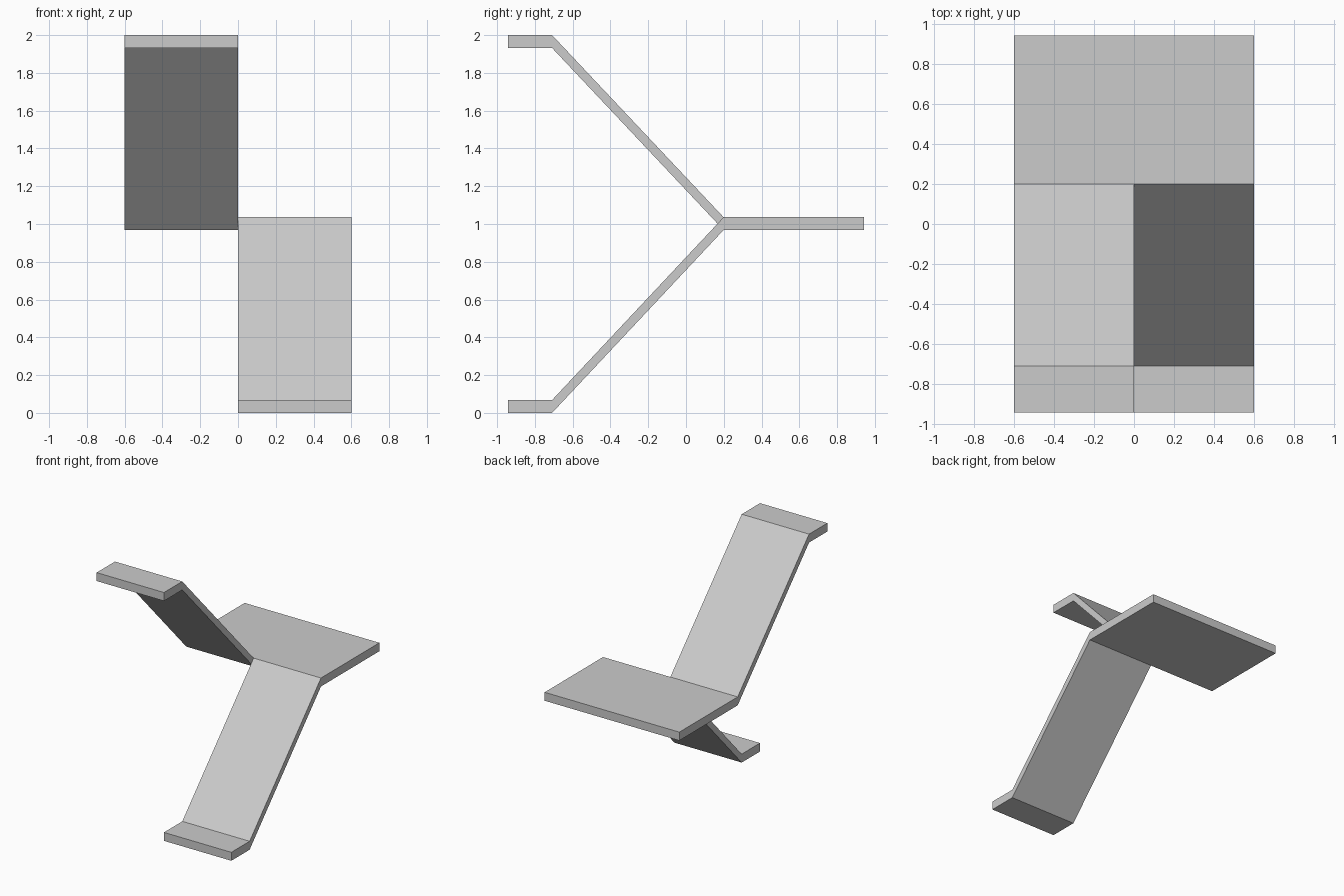
import bpy, bmesh

if "Cube" in bpy.data.objects:
    bpy.data.objects.remove(bpy.data.objects["Cube"])

T = 0.068            # slab thickness
MID = 0.968          # underside of middle landing
Y_END, Y_KINK, Y_MID = 0.942, -0.709, 0.199
WIDTH = 0.6


def extrude_profile(name, profile, x0, x1):
    """Extrude a closed (y, z) profile along x."""
    bm = bmesh.new()
    face = bm.faces.new([bm.verts.new((x0, y, z)) for y, z in profile])
    ext = bmesh.ops.extrude_face_region(bm, geom=[face])
    verts = [g for g in ext["geom"] if isinstance(g, bmesh.types.BMVert)]
    bmesh.ops.translate(bm, verts=verts, vec=(x1 - x0, 0, 0))
    bmesh.ops.recalc_face_normals(bm, faces=bm.faces)
    mesh = bpy.data.meshes.new(name)
    bm.to_mesh(mesh)
    bm.free()
    obj = bpy.data.objects.new(name, mesh)
    bpy.context.collection.objects.link(obj)
    return obj


def slab(name, start, end, x0, x1):
    """Slab of constant vertical thickness between two underside points."""
    (ya, za), (yb, zb) = start, end
    return extrude_profile(
        name, [(ya, za), (yb, zb), (yb, zb + T), (ya, za + T)], x0, x1)


# Full-width middle landing
slab("middle_landing", (Y_MID, MID), (Y_END, MID), -WIDTH, WIDTH)

# Lower ramp on the right, upper ramp on the left, each with an end landing
for level, z, x0, x1 in (("lower", 0.0, 0.0, WIDTH),
                         ("upper", 2.0 - T, -WIDTH, 0.0)):
    slab(level + "_ramp", (Y_KINK, z), (Y_MID, MID), x0, x1)
    slab(level + "_landing", (-Y_END, z), (Y_KINK, z), x0, x1)
